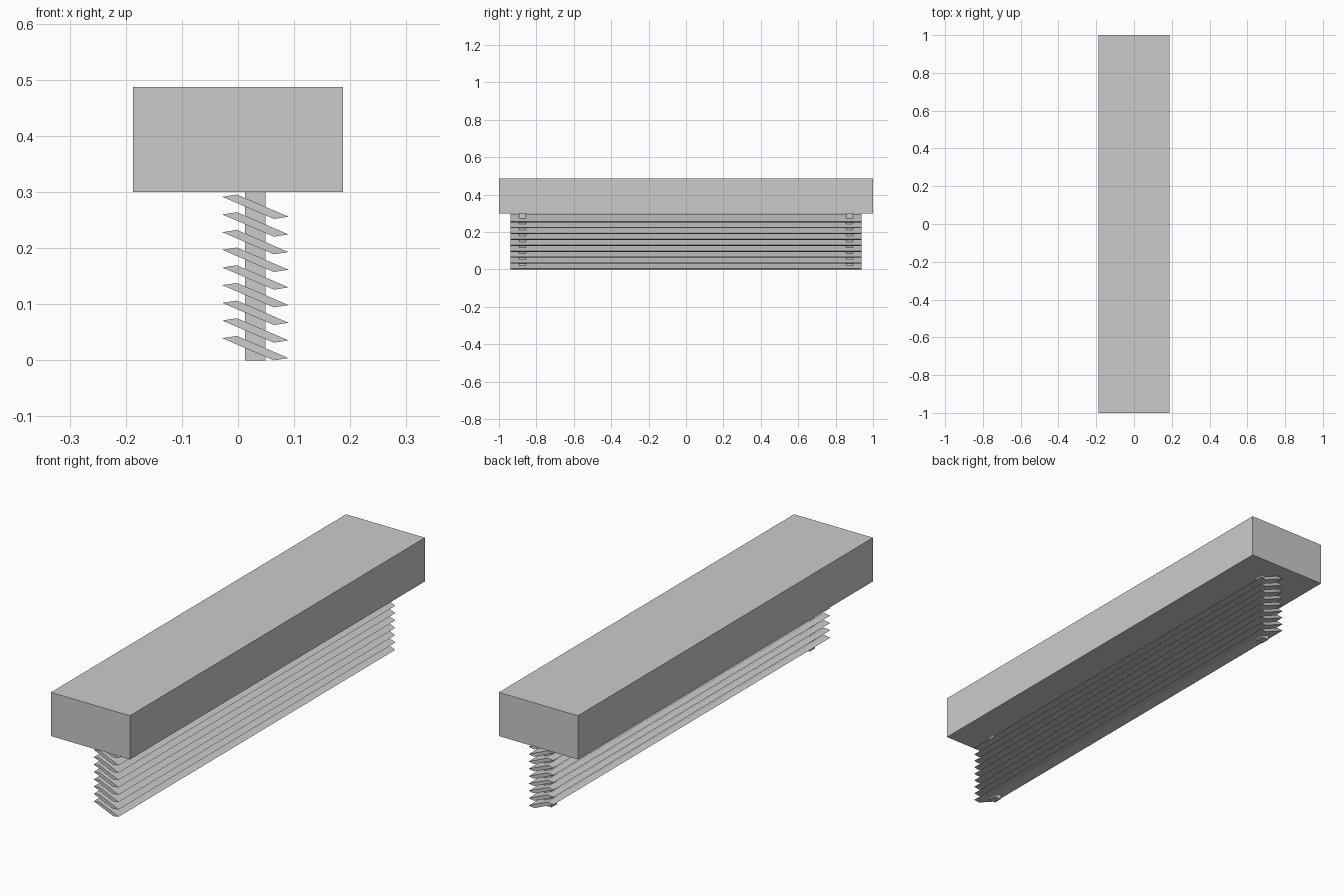
import bpy, bmesh

if "Cube" in bpy.data.objects:
    bpy.data.objects.remove(bpy.data.objects["Cube"])


def prism(name, profile, y0, y1):
    """Extrude an x/z profile along y."""
    bm = bmesh.new()
    face = bm.faces.new([bm.verts.new((x, y0, z)) for x, z in profile])
    ext = bmesh.ops.extrude_face_region(bm, geom=[face])
    moved = [g for g in ext["geom"] if isinstance(g, bmesh.types.BMVert)]
    bmesh.ops.translate(bm, verts=moved, vec=(0, y1 - y0, 0))
    bmesh.ops.recalc_face_normals(bm, faces=bm.faces[:])
    mesh = bpy.data.meshes.new(name)
    bm.to_mesh(mesh)
    bm.free()
    obj = bpy.data.objects.new(name, mesh)
    bpy.context.collection.objects.link(obj)
    return obj


def box(name, x0, x1, y0, y1, z0, z1):
    return prism(name, [(x0, z0), (x1, z0), (x1, z1), (x0, z1)], y0, y1)


# Head rail
box("head_rail", -0.1875, 0.1875, -1, 1, 0.3, 0.4875)

# Tilted slats, evenly stacked
slat = [(-0.028, 0.0395), (-0.002, 0.0435), (0.09, 0.004), (0.064, 0.0)]
for i in range(9):
    dz = i * 0.0315
    prism(f"slat_{i + 1}", [(x, z + dz) for x, z in slat], -0.9375, 0.9375)

# Ladder tapes running through the slats near each end
for side, y in (("front", -0.875), ("back", 0.875)):
    box(f"{side}_tape", 0.0125, 0.049, y - 0.0185, y + 0.0185, 0.0, 0.3)
